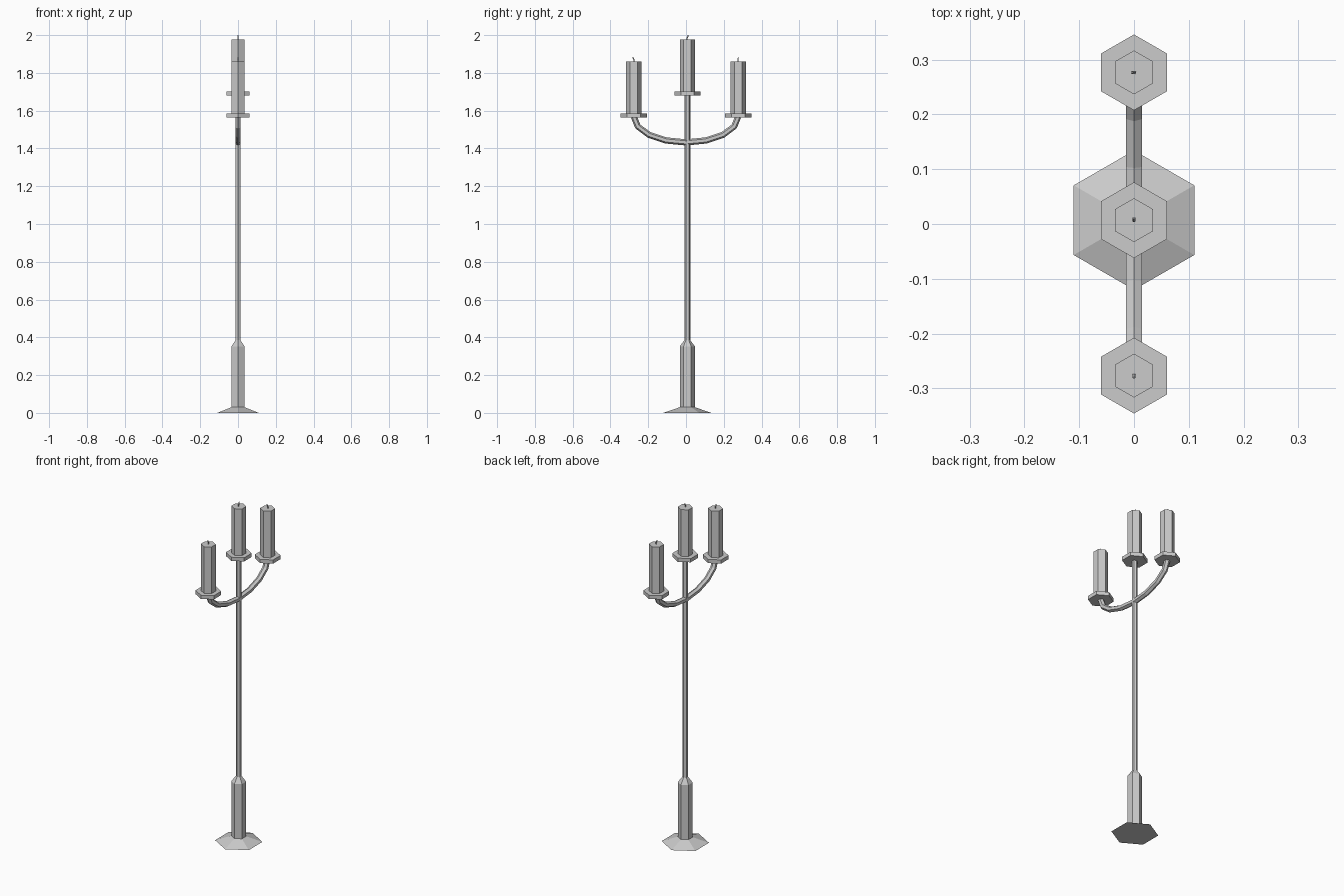
import bpy, bmesh, math
from mathutils import Vector

if "Cube" in bpy.data.objects:
    bpy.data.objects.remove(bpy.data.objects["Cube"])

X = Vector((1, 0, 0))
CY = 0.007          # the stem sits slightly off the centre of the arms
APO = math.cos(math.pi / 6)


def loft(name, sections, sides=6, location=(0, 0, 0), turn=0):
    """Skin polygon rings along a path in the YZ plane; sections are (y, z, radius)."""
    pts = [Vector((0, y, z)) for y, z, r in sections]
    bm = bmesh.new()
    rings = []
    for i, p in enumerate(pts):
        before = (p - pts[i - 1]).normalized() if i else Vector()
        after = (pts[i + 1] - p).normalized() if i < len(pts) - 1 else Vector()
        normal = (before + after).normalized().cross(X)
        r = sections[i][2]
        rings.append([])
        for k in range(sides):
            a = math.pi / 2 + 2 * math.pi * k / sides
            rings[-1].append(bm.verts.new(p + r * (math.cos(a) * X + math.sin(a) * normal)))
    for lo, hi in zip(rings, rings[1:]):
        for k in range(sides):
            j = (k + 1) % sides
            bm.faces.new((lo[k], lo[j], hi[j], hi[k]))
    bm.faces.new(rings[0])
    bm.faces.new(rings[-1])
    bmesh.ops.recalc_face_normals(bm, faces=bm.faces)
    mesh = bpy.data.meshes.new(name)
    bm.to_mesh(mesh)
    bm.free()
    obj = bpy.data.objects.new(name, mesh)
    obj.location = location
    obj.rotation_euler.z = turn
    bpy.context.collection.objects.link(obj)
    return obj


def straight(*profile):
    return [(0, z, r) for z, r in profile]


# Foot, thick lower column and slim stem in one profile
loft("stand", straight((0, 0.11 / APO), (0.03, 0.04), (0.352, 0.04),
                       (0.385, 0.0155), (1.685, 0.0155)), location=(0, CY, 0))

# Curved arms: lower half of an ellipse
arm = []
for i in range(9):
    a = math.pi + math.pi * i / 8
    arm.append((0.276 * math.cos(a), 1.568 + 0.136 * math.sin(a), 0.0165))
loft("arms", arm)

# Drip plate, candle and bent wick at each holder
for label, y, z, turn in (("front", -0.2765, 1.563, math.pi),
                          ("middle", CY, 1.679, 0),
                          ("back", 0.2765, 1.563, math.pi / 2)):
    at = (0, y, z)
    loft(label + "_drip_plate", straight((0, 0.0692), (0.022, 0.0692)), location=at)
    loft(label + "_candle", straight((0.022, 0.04), (0.297, 0.04)), location=at)
    loft(label + "_wick", [(-0.001, 0.295, 0.003), (-0.001, 0.307, 0.003),
                           (0.003, 0.315, 0.003), (0.004, 0.321, 0.002)],
         location=at, turn=turn)
